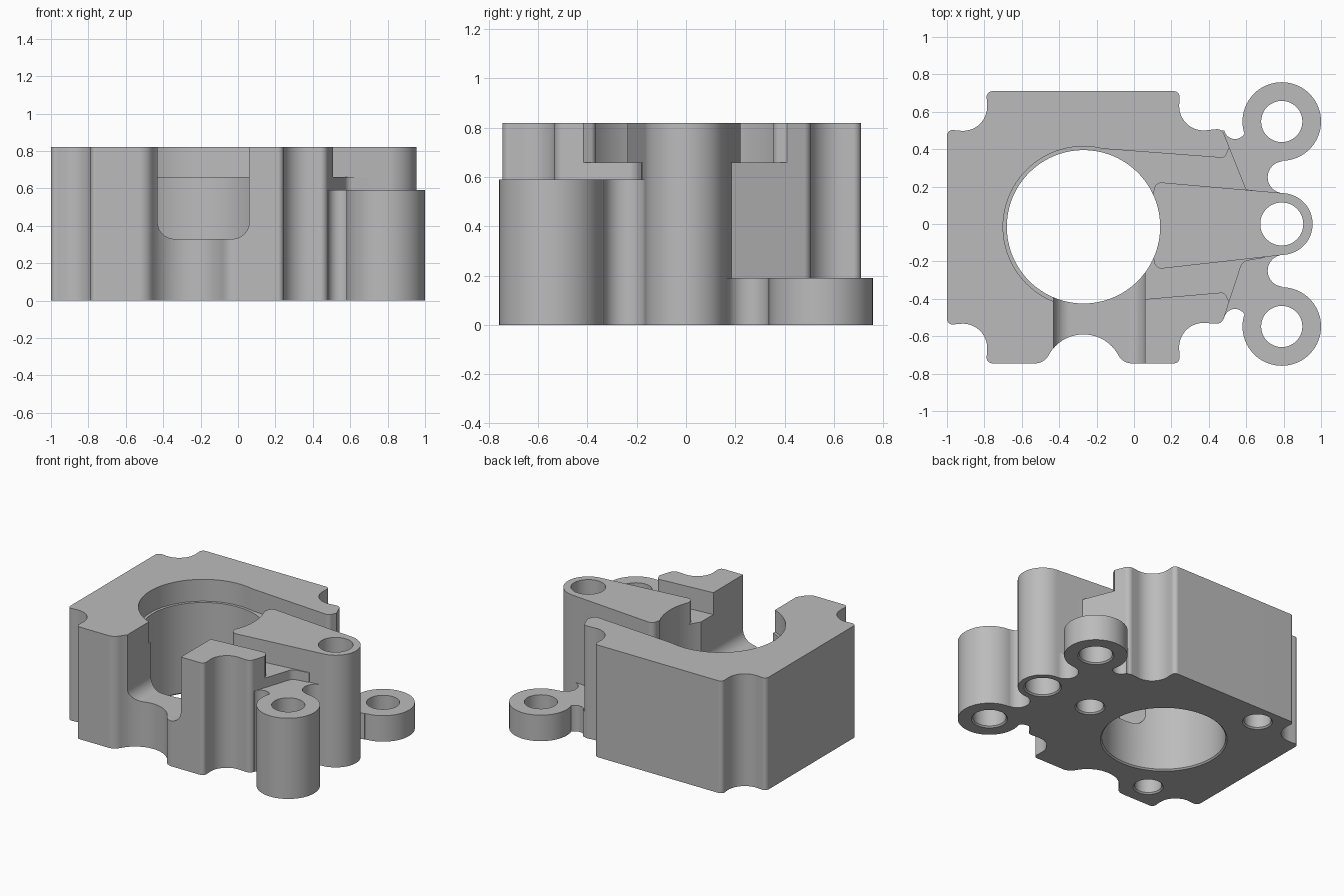
import bpy, bmesh, math
from mathutils import Vector

cube = bpy.data.objects.get("Cube")
if cube:
    bpy.data.objects.remove(cube, do_unlink=True)

grey = bpy.data.materials.new("plain grey")
grey.use_nodes = True
COLOUR = (0.5, 0.5, 0.5, 1)
grey.diffuse_color = COLOUR
grey.node_tree.nodes["Principled BSDF"].inputs["Base Color"].default_value = COLOUR

TOP, FLOOR = 0.82, 0.66
BORE = (-0.27, -0.015)


def rounded(points):
    """Polygon of (x, y[, fillet radius]) corners turned into a smooth outline."""
    out = []
    for i, p in enumerate(points):
        c = Vector(p[:2])
        r = p[2] if len(p) > 2 else 0
        if not r:
            out.append(c)
            continue
        u = (Vector(points[i - 1][:2]) - c).normalized()
        v = (Vector(points[(i + 1) % len(points)][:2]) - c).normalized()
        half = u.angle(v) / 2
        centre = c + (u + v).normalized() * r / math.sin(half)
        a = c + u * r / math.tan(half) - centre
        b = c + v * r / math.tan(half) - centre
        sweep = math.atan2(a.cross(b), a.dot(b))
        n = max(3, round(abs(sweep) / math.radians(7)))
        for k in range(n + 1):
            t = sweep * k / n
            s, co = math.sin(t), math.cos(t)
            out.append(centre + Vector((a.x * co - a.y * s, a.x * s + a.y * co)))
    return out


def solid(name, rings):
    """Closed solid lofted through matching rings of 3D points."""
    bm = bmesh.new()
    rows = [[bm.verts.new(p) for p in ring] for ring in rings]
    n = len(rows[0])
    for low, high in zip(rows, rows[1:]):
        for i in range(n):
            j = (i + 1) % n
            bm.faces.new((low[i], low[j], high[j], high[i]))
    bm.faces.new(rows[0][::-1])
    bm.faces.new(rows[-1])
    bmesh.ops.recalc_face_normals(bm, faces=bm.faces)
    mesh = bpy.data.meshes.new(name)
    bm.to_mesh(mesh)
    bm.free()
    mesh.materials.append(grey)
    ob = bpy.data.objects.new(name, mesh)
    bpy.context.collection.objects.link(ob)
    return ob


def prism(name, points, z0, z1):
    outline = rounded(points)
    return solid(name, [[(p.x, p.y, z) for p in outline] for z in (z0, z1)])


def round_bar(name, centre, levels, n=96):
    """Turned shape: levels is a list of (radius, height)."""
    angles = [math.tau * k / n for k in range(n)]
    return solid(name, [[(centre[0] + r * math.cos(a), centre[1] + r * math.sin(a), z)
                         for a in angles] for r, z in levels])


def combine(target, tool, operation):
    mod = target.modifiers.new("combine", 'BOOLEAN')
    mod.operation, mod.solver, mod.object = operation, 'EXACT', tool
    bpy.context.view_layer.objects.active = target
    bpy.ops.object.modifier_apply(modifier=mod.name)
    bpy.data.objects.remove(tool, do_unlink=True)


def drill(target, centre, r, top):
    """Hole from below with a small countersink."""
    combine(target, round_bar("drill", centre,
            [(r + 0.02, -0.01), (r, 0.01), (r, top)]), 'DIFFERENCE')


# Block with scalloped corners and a scalloped front
body = prism("housing_body", [
    (-0.79, -0.745, 0.03), (-0.482, -0.745, 0.08), (-0.27, -0.38, 0.212),
    (-0.058, -0.745, 0.08), (0.245, -0.745, 0.03), (0.235, -0.52, 0.13),
    (0.47, -0.535, 0.04), (0.58, -0.2, 0.05), (0.7, -0.18), (0.7, 0.17),
    (0.6, 0.185), (0.47, 0.51, 0.04), (0.235, 0.485, 0.13), (0.245, 0.71, 0.03),
    (-0.79, 0.71, 0.03), (-0.775, 0.485, 0.13), (-1, 0.505, 0.03),
    (-1, -0.54, 0.03), (-0.775, -0.52, 0.13)], 0, TOP)

# Shallow pocket: ring around the bore and a wide slot toward the lugs
combine(body, round_bar("pocket_ring", BORE, [(0.43, FLOOR), (0.43, 1)]), 'DIFFERENCE')
combine(body, prism("pocket_slot", [
    (-0.27, 0.41), (0.485, 0.353, 0.03), (0.515, 0.42), (0.9, 0.42),
    (0.9, -0.43), (0.515, -0.43), (0.485, -0.365, 0.03), (-0.27, -0.43)],
    FLOOR, 1), 'DIFFERENCE')

# Tapered arm ending in the middle boss
combine(body, prism("arm", [
    (0.09, 0.1), (0.115, 0.225, 0.04), (0.8, 0.165),
    (0.8, -0.165), (0.115, -0.242, 0.04), (0.09, -0.1)], 0, TOP), 'UNION')
combine(body, round_bar("middle_boss", (0.79, 0), [(0.165, 0), (0.165, TOP)]), 'UNION')

# Side lugs: tall at the front, low at the back, with filleted webs
for side, height in ((-1, 0.59), (1, 0.19)):
    web = prism("lug_web", [(0.45, side * 0.15), (0.45, side * 0.5),
                            (0.79, side * 0.5), (0.79, side * 0.15)], 0, height)
    for x, y, r in ((0.54, 0.512, 0.058), (0.8, 0.25, 0.085)):
        combine(web, round_bar("web_cut", (x, side * y), [(r, -1), (r, 1)]), 'DIFFERENCE')
    combine(body, web, 'UNION')
    combine(body, round_bar("lug", (0.79, side * 0.548), [(0.21, 0), (0.21, height)]), 'UNION')
    drill(body, (0.79, side * 0.548), 0.11, 1)

# Main bore, boss hole and three blind holes underneath
drill(body, BORE, 0.41, 1)
drill(body, (0.79, 0), 0.115, 1)
for k in range(3):
    a = math.tau * k / 3
    drill(body, (-0.27 + 0.65 * math.cos(a), 0.65 * math.sin(a)), 0.09, 0.4)

# Front channel with rounded lower corners
channel = rounded([(-0.43, 0.33, 0.09), (0.06, 0.33, 0.09), (0.06, 1), (-0.43, 1)])
combine(body, solid("channel", [[(p.x, y, p.y) for p in channel]
                                for y in (-0.9, -0.2)]), 'DIFFERENCE')

# Smooth curved walls, crisp edges
bpy.ops.object.select_all(action='DESELECT')
body.select_set(True)
bpy.context.view_layer.objects.active = body
bpy.ops.object.shade_smooth_by_angle(angle=math.radians(30))
weighted = body.modifiers.new("weighted_normals", 'WEIGHTED_NORMAL')
weighted.keep_sharp = True
